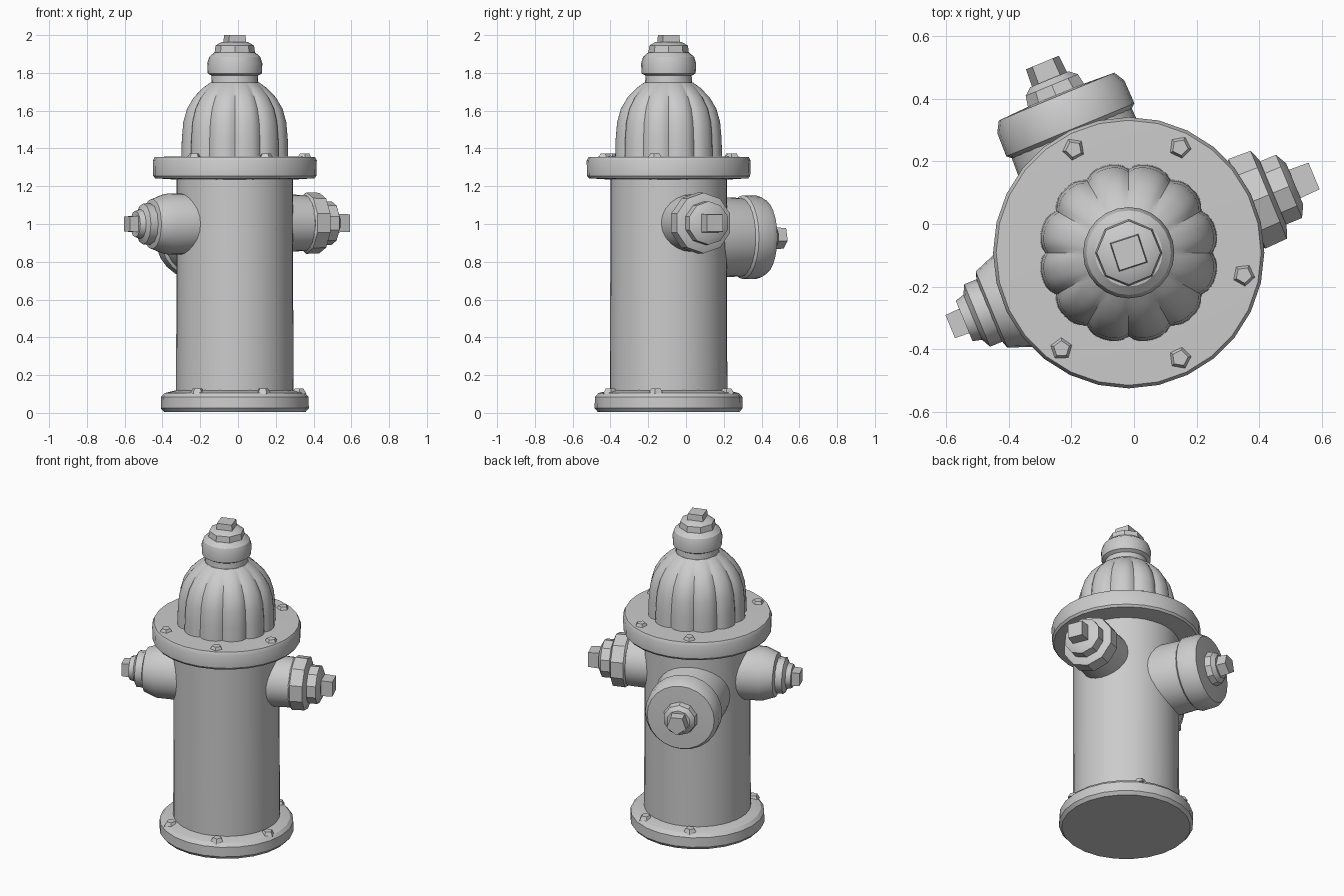
import bpy, bmesh, math
from mathutils import Matrix, Vector

if "Cube" in bpy.data.objects:
    bpy.data.objects.remove(bpy.data.objects["Cube"])

CX, CY = -0.017, -0.092
AXIS = Matrix.Translation((CX, CY, 0))


def lathe(name, profile, segs=32, matrix=AXIS, phase=0.0, flute=None):
    """Spin (radius, height) points round local z, closing both ends."""
    bm = bmesh.new()
    rings = []
    for r, h in profile:
        ring = []
        for i in range(segs):
            a = 2 * math.pi * i / segs + phase
            rr = r * (flute(a, h) if flute else 1)
            ring.append(bm.verts.new((rr * math.cos(a), rr * math.sin(a), h)))
        rings.append(ring)
    for lo, hi in zip(rings, rings[1:]):
        for i in range(segs):
            j = (i + 1) % segs
            bm.faces.new((lo[i], lo[j], hi[j], hi[i]))
    bm.faces.new(rings[0][::-1])
    bm.faces.new(rings[-1])
    bmesh.ops.recalc_face_normals(bm, faces=bm.faces)
    mesh = bpy.data.meshes.new(name)
    bm.to_mesh(mesh)
    bm.free()
    obj = bpy.data.objects.new(name, mesh)
    bpy.context.collection.objects.link(obj)
    obj.matrix_world = matrix
    return obj


def outward(deg, z, side=0.0):
    """Matrix whose local z points horizontally out of the barrel."""
    a = math.radians(deg)
    shift = Vector((math.sin(a), -math.cos(a), 0)) * side
    return (Matrix.Translation(Vector((CX, CY, z)) + shift)
            @ Matrix.Rotation(a, 4, 'Z') @ Matrix.Rotation(math.pi / 2, 4, 'Y'))


def square_nut(name, half, h0, h1, matrix, turn=0.0):
    r = half * math.sqrt(2)
    lathe(name, [(r * 1.08, h0), (r, h1)], 4, matrix, math.pi / 4 + turn)


# Base, barrel and flange
lathe("base", [(0.375, 0.005), (0.392, 0.025), (0.390, 0.085), (0.372, 0.105), (0.31, 0.12)], 24)
lathe("barrel", [(0.311, 0.08), (0.309, 0.7), (0.309, 1.26)], 40)
lathe("flange", [(0.31, 1.235), (0.422, 1.242), (0.432, 1.255), (0.434, 1.335),
                 (0.424, 1.355), (0.28, 1.358)], 28)


# Fluted bonnet
def scallop(a, h):
    depth = 0.07 if h < 1.68 else 0.035
    if h > 1.73:
        depth = 0
    return 1 - depth * (1 - abs(math.sin(6 * a))) ** 1.5


lathe("bonnet", [(0.289, 1.34), (0.286, 1.45), (0.278, 1.54), (0.258, 1.61), (0.222, 1.67),
                 (0.172, 1.72), (0.128, 1.75)], 96, flute=scallop)

# Top cap, collar and operating nut
lathe("bonnet_cap", [(0.126, 1.73), (0.122, 1.785), (0.143, 1.797), (0.146, 1.85),
                     (0.135, 1.885), (0.108, 1.908), (0.09, 1.91)], 24)
lathe("top_collar", [(0.108, 1.90), (0.102, 1.945), (0.07, 1.963)], 8)
square_nut("top_nut", 0.045, 1.95, 2.0, AXIS, math.radians(18))

# Right hose outlet with eight-sided cap
right = outward(22.5, 1.005)
lathe("right_outlet", [(0.155, 0.22), (0.148, 0.40), (0.14, 0.41)], 24, right)
lathe("right_cap", [(0.145, 0.395), (0.163, 0.41), (0.160, 0.485), (0.12, 0.50)], 10, right)
lathe("right_washer", [(0.115, 0.49), (0.115, 0.555), (0.075, 0.575)], 10, right)
square_nut("right_nut", 0.046, 0.56, 0.642, right)

# Left hose outlet, tapered
left = outward(202.5, 1.0)
lathe("left_outlet", [(0.163, 0.22), (0.160, 0.40), (0.132, 0.475), (0.10, 0.485)], 24, left)
lathe("left_washer", [(0.108, 0.47), (0.108, 0.525), (0.078, 0.54), (0.07, 0.57)], 12, left)
square_nut("left_nut", 0.04, 0.55, 0.618, left)

# Large rear outlet
rear = outward(112.5, 0.93, -0.022)
lathe("rear_outlet", [(0.218, 0.15), (0.208, 0.42), (0.2, 0.45)], 28, rear)
lathe("rear_cap", [(0.205, 0.42), (0.222, 0.435), (0.220, 0.515), (0.200, 0.55), (0.09, 0.555)], 24, rear)
lathe("rear_washer", [(0.105, 0.54), (0.095, 0.59), (0.07, 0.61)], 10, rear)
lathe("rear_nut", [(0.065, 0.59), (0.060, 0.668)], 5, rear)

# Bolts on the flange and the base
for n, deg in enumerate((-11, 64, 118, 235, 296)):
    a = math.radians(deg)
    for part, r, z in (("flange_bolt", 0.375, 1.345), ("base_bolt", 0.345, 0.10)):
        spot = Matrix.Translation((CX + r * math.cos(a), CY + r * math.sin(a), z))
        lathe(f"{part}_{n + 1}", [(0.042, 0), (0.026, 0.028)], 5, spot, a)

# Smooth curved faces, keep hard edges
bpy.ops.object.select_all(action='SELECT')
bpy.context.view_layer.objects.active = bpy.data.objects["barrel"]
bpy.ops.object.shade_smooth_by_angle(angle=math.radians(32))
